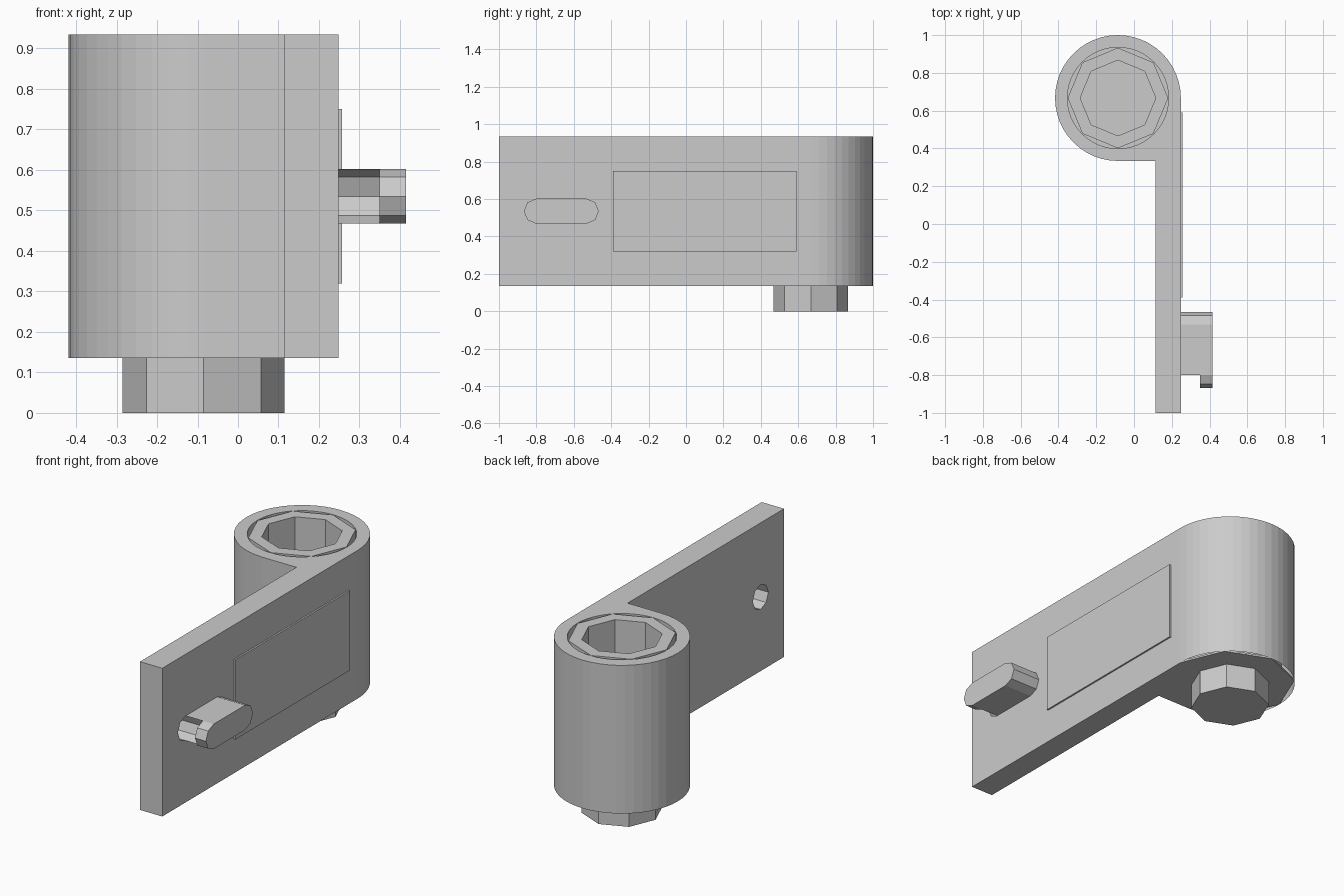
import bpy
import bmesh
from math import cos, sin, radians

cube = bpy.data.objects.get("Cube")
if cube:
    bpy.data.objects.remove(cube, do_unlink=True)

grey = bpy.data.materials.new("plain_grey")
grey.use_nodes = True
colour = (0.6, 0.6, 0.6, 1)
grey.diffuse_color = colour
grey.node_tree.nodes["Principled BSDF"].inputs["Base Color"].default_value = colour


def arc(centre, r, start, end, steps):
    """Points on an arc, both ends included (degrees)."""
    angles = [radians(start + (end - start) * i / steps) for i in range(steps + 1)]
    return [(centre[0] + r * cos(a), centre[1] + r * sin(a)) for a in angles]


def ring(centre, r, sides):
    return arc(centre, r, 0, 360, sides)[:-1]


def rect(u0, v0, u1, v1):
    return [(u0, v0), (u1, v0), (u1, v1), (u0, v1)]


def prism(name, axis, lo, hi, outline, holes=(), low_cap=True):
    """Extrude an outline with optional holes along x or z."""
    bm = bmesh.new()
    rims = {lo: [], hi: []}
    for loop in [outline, *holes]:
        rows = []
        for t in (lo, hi):
            row = [bm.verts.new((t, u, v) if axis == "x" else (u, v, t)) for u, v in loop]
            rims[t] += [bm.edges.new((row[i - 1], row[i])) for i in range(len(row))]
            rows.append(row)
        a, b = rows
        for i in range(len(a)):
            bm.faces.new((a[i - 1], a[i], b[i], b[i - 1]))
    for t in ((lo, hi) if low_cap else (hi,)):
        bmesh.ops.triangle_fill(bm, edges=rims[t], use_beauty=True)
    bmesh.ops.recalc_face_normals(bm, faces=bm.faces)
    mesh = bpy.data.meshes.new(name)
    bm.to_mesh(mesh)
    bm.free()
    mesh.materials.append(grey)
    obj = bpy.data.objects.new(name, mesh)
    bpy.context.collection.objects.link(obj)
    return obj


# Shared measures
hub = (-0.085, 0.667)
R = 0.333
bottom, top = 0.135, 0.935
inner, outer = 0.115, 0.248
corner = [(inner, hub[1] - R), (outer, hub[1] - R)]

# Barrel with a round bore, closed below by a coarser eight-sided base
prism("barrel", "z", bottom, top, corner + arc(hub, R, 0, 270, 36),
      [ring(hub, 0.268, 48)], low_cap=False)
prism("barrel_base", "z", bottom, bottom + 0.01, corner + arc(hub, R, 0, 270, 6))

# Eight-sided socket lining and the matching pin below
prism("socket", "z", bottom + 0.005, top, ring(hub, 0.266, 8), [ring(hub, 0.2, 8)])
prism("pin", "z", 0, bottom + 0.015, ring(hub, 0.2, 8))

# Side plate with the catch hole
catch = (-0.8, 0.535)
r = 0.067
prism("side_plate", "x", inner, outer, rect(-1, bottom, corner[0][1], top),
      [ring(catch, r, 8)])

# Raised panel
prism("raised_panel", "x", outer, outer + 0.009, rect(-0.39, 0.32, 0.59, 0.75))

# Latch: scooped body carrying a longer hooked cap
tail = (-0.533, catch[1])
rounded = arc(tail, r, -90, 90, 4)
prism("latch_body", "x", outer, 0.35, rounded + arc(catch, r, 90, -90, 4))
prism("latch_hook", "x", 0.35, 0.415, rounded + arc(catch, r, 90, 270, 4))
